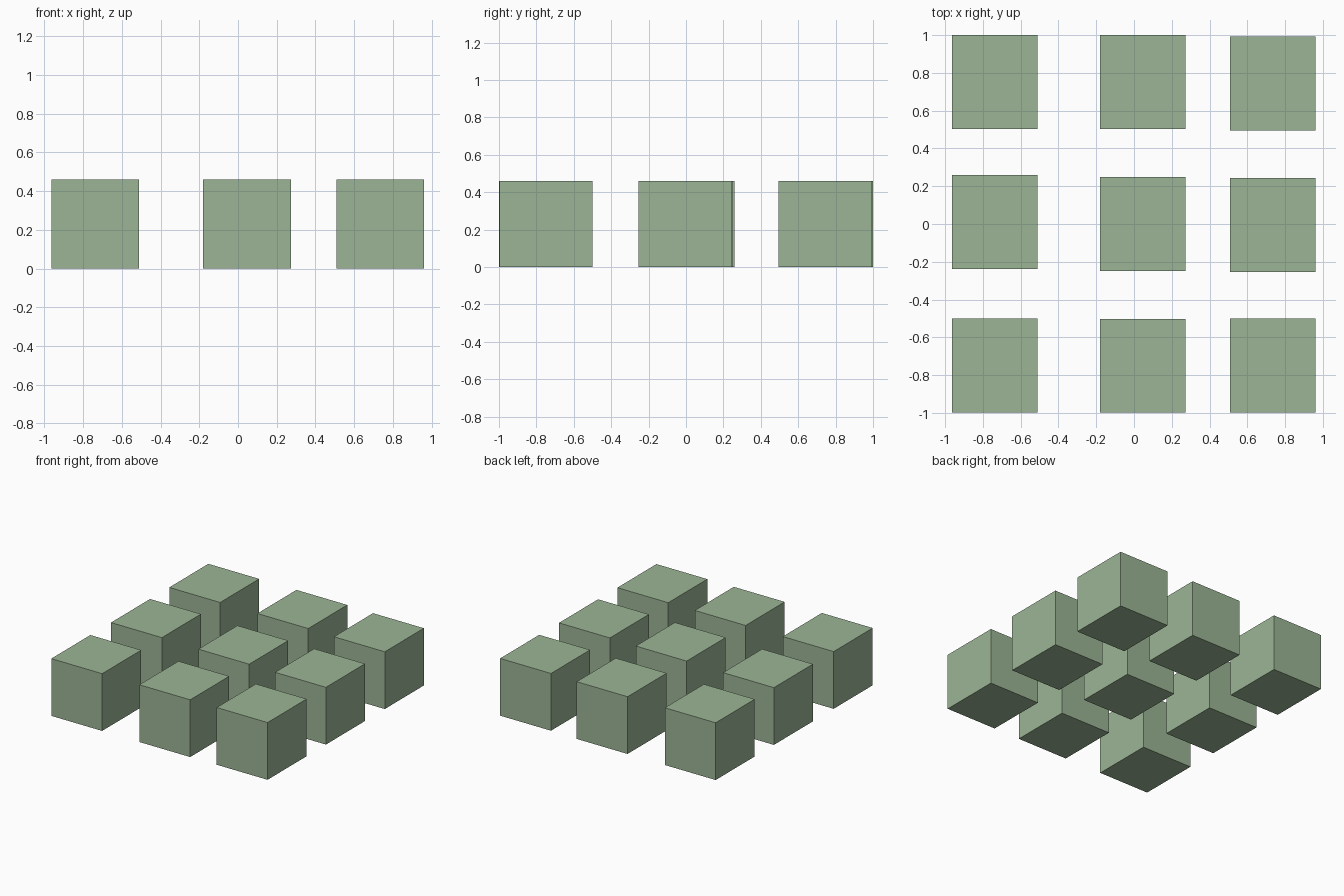
import bpy

if "Cube" in bpy.data.objects:
    bpy.data.objects.remove(bpy.data.objects["Cube"])

# One flat colour for all blocks
green = bpy.data.materials.new("sage_green")
green.diffuse_color = (0.33, 0.46, 0.30, 1)
green.use_nodes = True
green.node_tree.nodes["Principled BSDF"].inputs["Base Color"].default_value = green.diffuse_color

W, D, H = 0.453, 0.497, 0.461   # block width, depth, height

# Column centres in x, each with its own slightly uneven row centres in y
columns = {
    "left": (-0.738, (-0.7495, 0.0105, 0.7515)),
    "middle": (0.047, (-0.7505, 0.0, 0.7515)),
    "right": (0.735, (-0.7485, -0.006, 0.743)),
}


def block(name, x, y):
    bpy.ops.mesh.primitive_cube_add(size=1, location=(x, y, H / 2))
    ob = bpy.context.object
    ob.name = name
    ob.scale = (W, D, H)
    bpy.ops.object.transform_apply(location=False, rotation=False, scale=True)
    ob.data.materials.append(green)


# Three by three grid of blocks
for col, (x, rows) in columns.items():
    for row, y in zip(("front", "centre", "back"), rows):
        block(f"block_{col}_{row}", x, y)
